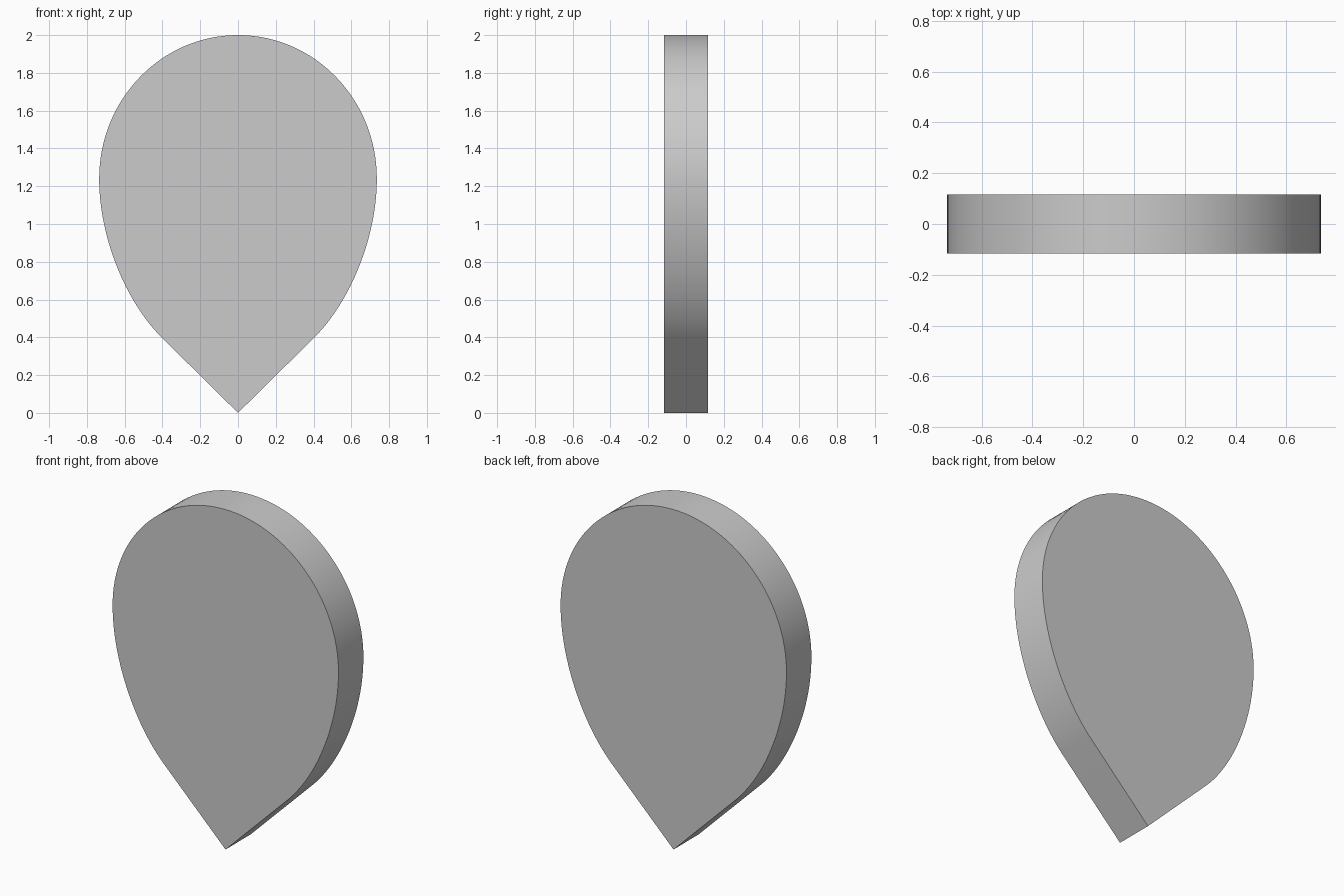
import bpy, bmesh
from mathutils import Vector
from mathutils.geometry import interpolate_bezier

if "Cube" in bpy.data.objects:
    bpy.data.objects.remove(bpy.data.objects["Cube"])

HALF_DEPTH = 0.116
STEPS = 32


def arc(*pts):
    return interpolate_bezier(*[Vector((x, 0, z)) for x, z in pts], STEPS + 1)


# Right half of the outline: straight tip, curved flank, rounded crown
flank = arc((0.405, 0.4), (0.595, 0.59), (0.735, 0.93), (0.735, 1.24))
crown = arc((0.735, 1.24), (0.735, 1.66), (0.406, 2.0), (0, 2.0))
right = [Vector((0, 0, 0))] + flank + crown[1:]
left = [Vector((-p.x, 0, p.z)) for p in reversed(right[1:-1])]

# Teardrop plate: fill the mirrored outline and extrude it through the depth
bm = bmesh.new()
face = bm.faces.new([bm.verts.new((p.x, -HALF_DEPTH, p.z)) for p in right + left])
result = bmesh.ops.extrude_face_region(bm, geom=[face], use_keep_orig=True)
back = [v for v in result["geom"] if isinstance(v, bmesh.types.BMVert)]
bmesh.ops.translate(bm, verts=back, vec=(0, 2 * HALF_DEPTH, 0))
bmesh.ops.recalc_face_normals(bm, faces=bm.faces)

mesh = bpy.data.meshes.new("teardrop_plate")
bm.to_mesh(mesh)
bm.free()
plate = bpy.data.objects.new("teardrop_plate", mesh)
bpy.context.collection.objects.link(plate)

# Smooth rim, sharp front and back edges
bpy.context.view_layer.objects.active = plate
plate.select_set(True)
bpy.ops.object.shade_smooth_by_angle(angle=0.5)
